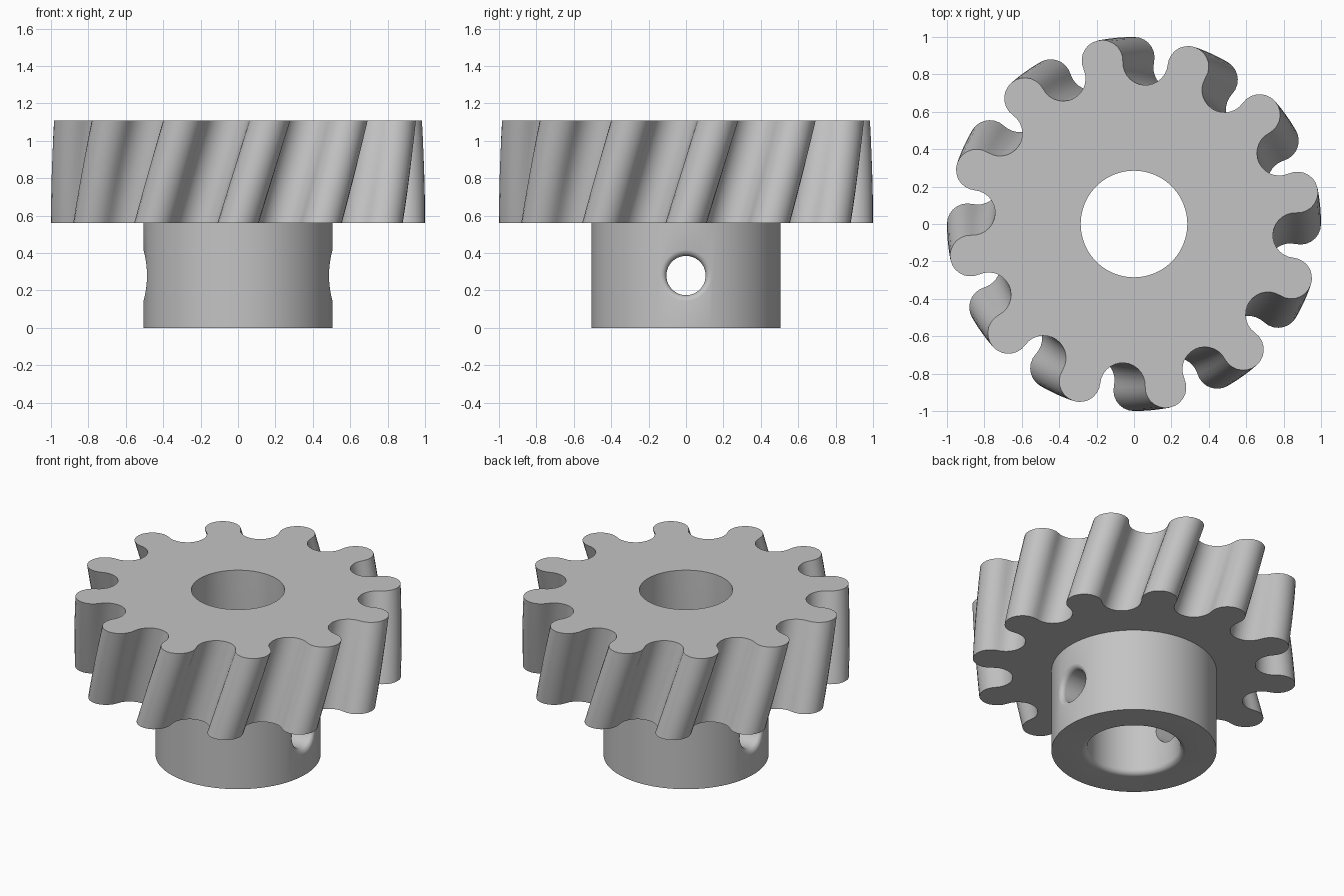
import bpy, bmesh
from math import sin, cos, pi, radians, sqrt, atan2
from mathutils import Vector

if "Cube" in bpy.data.objects:
    bpy.data.objects.remove(bpy.data.objects["Cube"])

TEETH = 12
GEAR_Z, TOP_Z = 0.56, 1.11
TWIST = radians(11)
HUB_R, BORE_R, PIN_R, FILLET = 0.505, 0.285, 0.105, 0.035
PIN_Z = 0.28

steel = bpy.data.materials.new("plain grey")
steel.use_nodes = True
grey = (0.55, 0.55, 0.55, 1)
steel.diffuse_color = grey
steel.node_tree.nodes["Principled BSDF"].inputs["Base Color"].default_value = grey


def loft(name, rings):
    """Closed solid skinned through a list of equal-length point rings."""
    bm = bmesh.new()
    loops = [[bm.verts.new(p) for p in ring] for ring in rings]
    n = len(loops[0])
    for a, b in zip(loops, loops[1:]):
        for i in range(n):
            k = (i + 1) % n
            bm.faces.new((a[i], a[k], b[k], b[i]))
    bm.faces.new(loops[0])
    bm.faces.new(loops[-1])
    bmesh.ops.recalc_face_normals(bm, faces=bm.faces)
    mesh = bpy.data.meshes.new(name)
    bm.to_mesh(mesh)
    bm.free()
    mesh.materials.append(steel)
    obj = bpy.data.objects.new(name, mesh)
    bpy.context.collection.objects.link(obj)
    return obj


def circle(r, z, n=96):
    return [(r * cos(2 * pi * i / n), r * sin(2 * pi * i / n), z) for i in range(n)]


def combine(target, other, operation):
    mod = target.modifiers.new(operation.lower(), "BOOLEAN")
    mod.operation, mod.object, mod.solver = operation, other, "EXACT"
    bpy.context.view_layer.objects.active = target
    bpy.ops.object.modifier_apply(modifier=mod.name)
    bpy.data.objects.remove(other)


# Tooth outline: a round tip and a round root meeting at a tangent
def tooth_outline(steps=14):
    half = pi / TEETH
    tip_r = 0.11
    tip = Vector((0.89, 0))
    root = Vector((0.865 * cos(half), 0.865 * sin(half)))
    gap = root - tip
    root_r = gap.length - tip_r
    join = atan2(gap.y, gap.x)
    start, end = join + pi, 2 * half - join + pi
    arc = []
    for i in range(steps):
        a = -join + 2 * join * i / steps
        arc.append(tip + tip_r * Vector((cos(a), sin(a))))
    for i in range(steps):
        a = start + (end - start) * i / steps
        arc.append(root + root_r * Vector((cos(a), sin(a))))
    points = []
    for t in range(TEETH):
        c, s = cos(2 * half * t), sin(2 * half * t)
        points += [(p.x * c - p.y * s, p.x * s + p.y * c) for p in arc]
    return points


# Helical gear body
outline = tooth_outline()
layers = 6
rings = []
for j in range(layers + 1):
    f = j / layers
    c, s = cos(TWIST * f), sin(TWIST * f)
    z = GEAR_Z + (TOP_Z - GEAR_Z) * f
    rings.append([(x * c - y * s, x * s + y * c, z) for x, y in outline])
gear = loft("helical_gear", rings)

# Hub below the gear
combine(gear, loft("hub", [circle(HUB_R, 0), circle(HUB_R, 0.8)]), "UNION")

# Shaft bore, rounded at its lower mouth
arc = [i * pi / 12 for i in range(7)]
bore = [circle(BORE_R + FILLET, -0.1)]
bore += [circle(BORE_R + FILLET * (1 - sin(a)), FILLET * (1 - cos(a))) for a in arc]
bore.append(circle(BORE_R, TOP_Z + 0.1))
combine(gear, loft("bore_cutter", bore), "DIFFERENCE")


# Cross hole for a pin, with rounded mouths that follow the hub wall
def pin_ring(side, r, depth, n=48):
    ring = []
    for i in range(n):
        a = 2 * pi * i / n
        y = r * cos(a)
        ring.append((side * (sqrt(HUB_R ** 2 - y * y) - depth), y, PIN_Z + r * sin(a)))
    return ring


mouth = [(0.19, -0.1), (0.19, -0.015)]
mouth += [(PIN_R + FILLET * (1 - sin(a)), FILLET * (1 - cos(a))) for a in arc[1:]]
pin = [pin_ring(-1, *m) for m in mouth] + [pin_ring(1, *m) for m in reversed(mouth)]
combine(gear, loft("pin_cutter", pin), "DIFFERENCE")

# Smooth curved walls, crisp rims
bpy.ops.object.select_all(action="DESELECT")
gear.select_set(True)
bpy.context.view_layer.objects.active = gear
bpy.ops.object.shade_smooth_by_angle(angle=radians(30))
